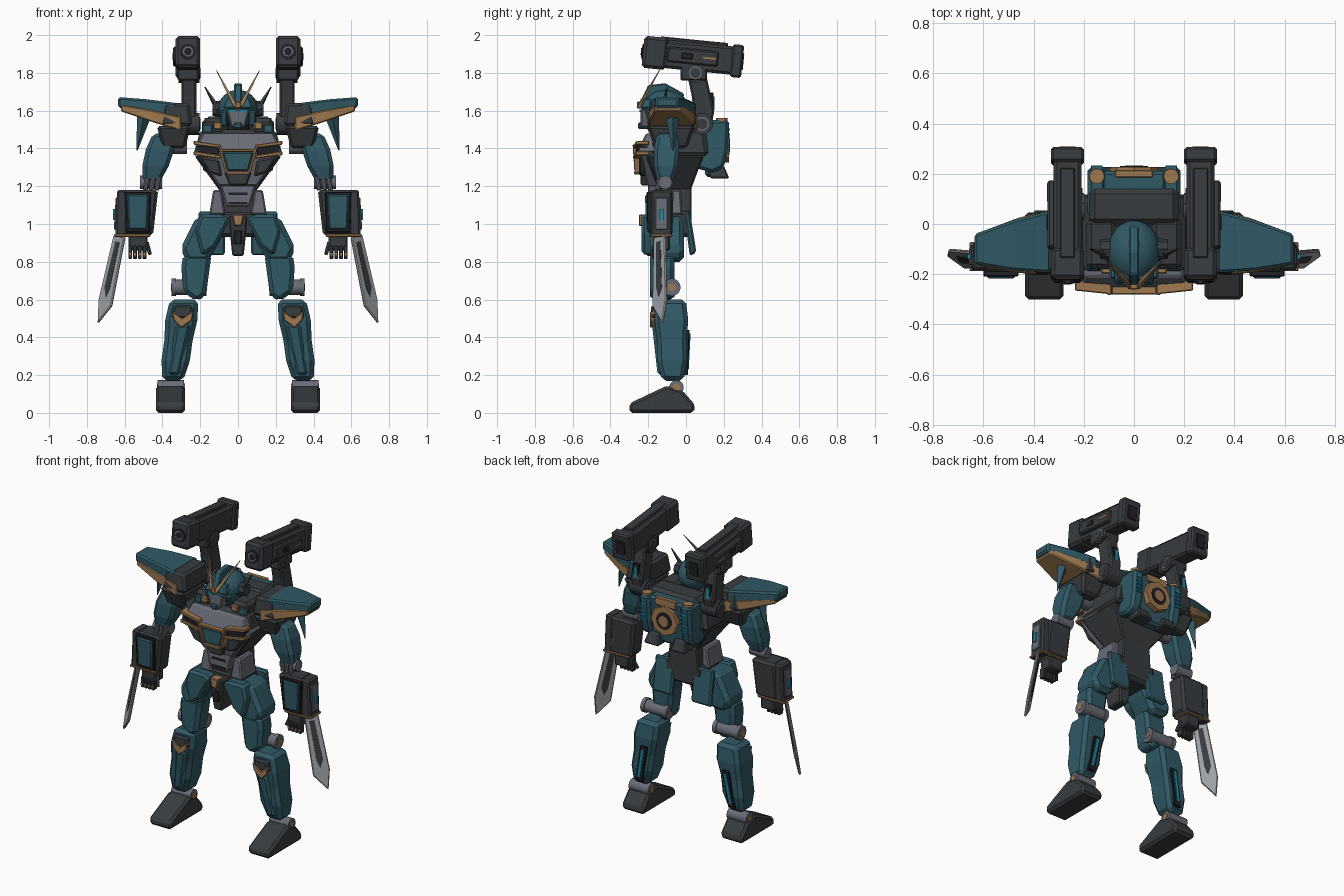
import bpy, bmesh
from math import radians, cos, sin, tau
from mathutils import Matrix, Vector

if "Cube" in bpy.data.objects:
    bpy.data.objects.remove(bpy.data.objects["Cube"])


def material(name, red, green, blue):
    mat = bpy.data.materials.new(name)
    mat.use_nodes = True
    mat.diffuse_color = (red, green, blue, 1)
    shader = next(node for node in mat.node_tree.nodes if node.type == 'BSDF_PRINCIPLED')
    shader.inputs["Base Color"].default_value = (red, green, blue, 1)
    return mat


teal = material("deep teal", .03, .1, .13)
dark = material("charcoal", .04, .045, .05)
black = material("near black", .015, .015, .02)
grey = material("slate grey", .14, .15, .18)
steel = material("pale steel", .34, .36, .38)
gold = material("bronze gold", .34, .19, .08)
cyan = material("cyan glow", .01, .27, .38)


def finish(name, mat, bm, bevel=0, smooth=False, turn=None):
    """Make the object; anything off the centre plane is mirrored."""
    if turn:
        bm.transform(turn)
    bmesh.ops.recalc_face_normals(bm, faces=bm.faces)
    off_centre = sum(vert.co.x for vert in bm.verts) / len(bm.verts) > .005
    mesh = bpy.data.meshes.new(name)
    bm.to_mesh(mesh)
    bm.free()
    mesh.materials.append(mat)
    part = bpy.data.objects.new(name, mesh)
    bpy.context.collection.objects.link(part)
    if smooth:
        mesh.polygons.foreach_set("use_smooth", [True] * len(mesh.polygons))
        mesh.set_sharp_from_angle(angle=radians(35))
    if bevel:
        modifier = part.modifiers.new("bevel", 'BEVEL')
        modifier.width, modifier.segments = bevel, 1
    if off_centre:
        part.modifiers.new("mirror", 'MIRROR')


def skin(rings):
    """Bridge rings of points and cap both ends."""
    bm = bmesh.new()
    rows = [[bm.verts.new(point) for point in ring] for ring in rings]
    for low, high in zip(rows, rows[1:]):
        for i in range(len(low)):
            bm.faces.new((low[i - 1], low[i], high[i], high[i - 1]))
    bm.faces.new(rows[0])
    bm.faces.new(rows[-1])
    return bm


def loft(name, mat, sections, bevel, turn=None):
    """Rectangles (centre, width, depth) across the longest direction of the run."""
    run = sections[-1][0] - sections[0][0]
    along = max(range(3), key=lambda axis: abs(run[axis]))
    first, second = [axis for axis in range(3) if axis != along]
    rings = []
    for centre, width, depth in sections:
        ring = []
        for across, up in ((-1, -1), (1, -1), (1, 1), (-1, 1)):
            corner = centre.copy()
            corner[first] += across * width / 2
            corner[second] += up * depth / 2
            ring.append(corner)
        rings.append(ring)
    finish(name, mat, skin(rings), bevel, turn=turn)


def beam(name, mat, start, end, girth, flat=1, bevel=.01):
    """Evenly spaced sections from start to end; flat is depth over width."""
    start, end = Vector(start), Vector(end)
    loft(name, mat, [(start.lerp(end, i / (len(girth) - 1)), g, g * flat)
                     for i, g in enumerate(girth)], bevel)


def block(name, mat, at, size, top=(1, 1), lean=0, bevel=.008, turn=None):
    """Upright box with its top face scaled, and moved in y by lean."""
    width, depth, height = size
    at, half = Vector(at), Vector((0, lean / 2, height / 2))
    bm_sections = [(at - half, width, depth), (at + half, width * top[0], depth * top[1])]
    bm = skin([[centre + Vector((across * w / 2, along * d / 2, 0))
                for across, along in ((-1, -1), (1, -1), (1, 1), (-1, 1))]
               for centre, w, d in bm_sections])
    finish(name, mat, bm, bevel, turn=turn)


def prism(name, mat, outline, span, sideways=False, bevel=.01, turn=None):
    """Outline seen from the front (or the side), extruded over span."""
    rings = [[(t, a, b) if sideways else (a, t, b) for a, b in outline] for t in span]
    finish(name, mat, skin(rings), bevel, turn=turn)


def rod(name, mat, start, end, radius, tip=1, sides=20, turn=None):
    start, end = Vector(start), Vector(end)
    aim = (end - start).to_track_quat('Z', 'Y')
    circle = [aim @ Vector((cos(tau * i / sides), sin(tau * i / sides), 0)) for i in range(sides)]
    rings = [[centre + spoke * r for spoke in circle] for centre, r in ((start, radius), (end, radius * tip))]
    finish(name, mat, skin(rings), smooth=sides > 8, turn=turn)


def pin(name, mat, at, length, radius):
    """Cylinder lying along x."""
    half = Vector((length / 2, 0, 0))
    rod(name, mat, Vector(at) - half, Vector(at) + half, radius)


# Joints that the limbs hang from
ankle, shin_low, shin_high = Vector((.355, -.05, .135)), Vector((.345, -.07, .17)), Vector((.285, -.08, .6))
knee, shoulder = Vector((.26, -.075, .665)), Vector((.39, -.1, 1.48))
elbow, wrist = Vector((.46, -.11, 1.22)), Vector((.53, -.13, .94))

# Feet and shins
prism("foot", dark, [(-.3, 0), (-.3, .05), (-.1, .145), (-.02, .12), (.05, .04), (.04, 0)], (.28, .435),
      sideways=True, bevel=.015)
pin("ankle_joint", grey, ankle, .14, .038)
pin("ankle_cap", gold, ankle, .15, .02)
beam("shin", teal, shin_low, shin_high, [.11, .15, .15, .17, .15], flat=1.05, bevel=.022)
beam("shin_ridge", teal, (.34, -.12, .2), (.29, -.14, .47), [.06, .08], bevel=.015)
prism("knee_guard", dark, [(.245, .57), (.34, .57), (.35, .5), (.235, .5)], (-.185, -.1))
prism("knee_chevron", gold, [(.235, .54), (.295, .5), (.35, .54), (.34, .49), (.3, .45), (.245, .49)],
      (-.19, -.1), bevel=.004)
beam("calf_recess", black, (.335, -.01, .2), (.295, 0, .44), [.05, .05], flat=.8, bevel=.004)
beam("calf_light", cyan, (.333, 0, .23), (.298, .01, .42), [.018, .018], flat=1.6, bevel=0)

# Knees, thighs and skirts
pin("knee_joint", grey, knee, .16, .04)
for shift in (-.08, .08):
    pin("knee_cap", grey, knee + Vector((shift, 0, 0)), .025, .046)
pin("knee_pin", gold, knee, .19, .02)
prism("lower_thigh", teal, [(.14, .84), (.29, .84), (.3, .77), (.29, .64), (.22, .59), (.17, .62)],
      (-.19, -.06), bevel=.022)
prism("thigh", teal, [(.06, 1), (.1, 1.04), (.22, 1.04), (.305, .87), (.27, .8), (.16, .8), (.1, .9)],
      (-.19, -.01), bevel=.025)
prism("front_skirt", teal, [(.045, 1.02), (.08, 1.05), (.2, 1.05), (.225, .96), (.19, .83), (.12, .88)],
      (-.235, -.15), bevel=.015)
prism("rear_skirt", teal, [(-.01, 1.06), (.02, 1.07), (.055, .85), (.02, .83)], (.07, .21), sideways=True)

# Pelvis and waist
block("pelvis", dark, at=(0, -.065, 1), size=(.28, .19, .14), bevel=.02)
block("crotch_guard", dark, at=(0, -.15, .935), size=(.06, .12, .21), top=(1.7, 1.4))
block("crotch_badge", gold, at=(0, -.22, 1.02), size=(.036, .06, .06), top=(1.7, 1), bevel=.004)
block("crotch_slot", black, at=(0, -.21, .93), size=(.04, .04, .07), bevel=.003)
block("waist", dark, at=(0, -.06, 1.13), size=(.22, .18, .18), top=(.9, 1))
block("waist_plate", grey, at=(.11, -.1, 1.115), size=(.085, .16, .13), top=(.5, .9))
block("belly_plate", grey, at=(0, -.15, 1.15), size=(.12, .1, .12), top=(1.6, 1))
for height in (1.11, 1.16):
    block("belly_line", black, at=(0, -.18, height), size=(.1, .05, .012), bevel=0)

# Torso
block("torso", dark, at=(0, -.06, 1.27), size=(.2, .17, .18), top=(2.3, 1.8))
block("rib_cage", dark, at=(0, -.04, 1.43), size=(.47, .32, .14), top=(.85, .9), bevel=.02)
block("lower_chest", grey, at=(0, -.155, 1.29), size=(.2, .1, .18), top=(2.3, 1.8))
block("upper_chest", grey, at=(0, -.16, 1.43), size=(.47, .16, .1), top=(.8, .9), lean=.04)
block("chest_centre", teal, at=(0, -.235, 1.33), size=(.11, .07, .1), top=(1.5, 1))
block("belly_wedge", dark, at=(0, -.21, 1.24), size=(.09, .06, .07), top=(1.6, 1))
prism("side_intake", dark, [(.1, 1.34), (.21, 1.36), (.15, 1.27), (.085, 1.25)], (-.25, -.2))
beam("vent_slot", black, (.1, -.24, 1.38), (.225, -.23, 1.39), [.05, .05], bevel=0)
for height in (1.355, 1.41):
    beam("vent_trim", gold, (.09, -.25, height), (.235, -.23, height + .02), [.06, .07], flat=.3, bevel=.004)
beam("chest_trim", gold, (.1, -.26, 1.42), (.06, -.25, 1.27), [.015, .015], flat=3, bevel=.003)
block("chest_bar", gold, at=(0, -.25, 1.39), size=(.18, .06, .015), bevel=.003)
block("chest_foot", gold, at=(0, -.25, 1.27), size=(.12, .05, .015), bevel=.003)
block("collar", dark, at=(.13, -.08, 1.515), size=(.12, .2, .09), bevel=.02)
block("collar_trim", gold, at=(.108, -.16, 1.52), size=(.045, .08, .04), bevel=.006)
block("collar_face", teal, at=(.16, -.14, 1.505), size=(.055, .09, .05))
block("upper_back", dark, at=(0, .07, 1.485), size=(.36, .15, .17), bevel=.025)

# Head
rod("neck", black, (0, -.09, 1.45), (0, -.1, 1.58), .06)
dome = bmesh.new()
bmesh.ops.create_uvsphere(dome, u_segments=28, v_segments=16, radius=.1)
finish("helmet", teal, dome, smooth=True,
       turn=Matrix.Translation((0, -.11, 1.61)) @ Matrix.Diagonal((1.05, 1.25, 1, 1)))
block("face_mask", grey, at=(0, -.17, 1.56), size=(.07, .14, .1), top=(1.8, 1))
block("chin", teal, at=(0, -.2, 1.52), size=(.045, .11, .035))
block("eye", cyan, at=(.032, -.22, 1.6), size=(.036, .05, .012), bevel=0)
block("brow", teal, at=(0, -.17, 1.64), size=(.16, .14, .055), top=(.75, .8), lean=.01)
prism("crest", teal, [(-.245, 1.64), (-.2, 1.735), (-.11, 1.745), (-.01, 1.69), (-.02, 1.62)], (-.02, .02),
      sideways=True, bevel=.006)
block("crest_gem", gold, at=(0, -.23, 1.63), size=(.03, .06, .035), bevel=.004)
rod("ear_pod", dark, (.08, -.1, 1.61), (.135, -.1, 1.61), .045, tip=.85, sides=8)
block("cheek_guard", teal, at=(.075, -.14, 1.56), size=(.035, .1, .08), top=(1.3, 1.6))
rod("antenna", gold, (.012, -.25, 1.62), (.115, -.14, 1.815), .014, tip=.15, sides=4)
rod("side_horn", dark, (.09, -.13, 1.58), (.175, -.1, 1.725), .02, tip=.15, sides=4)

# Shoulders
block("shoulder_block", dark, at=(.34, -.08, 1.46), size=(.12, .17, .12), top=(1.5, 1.5), bevel=.015)
block("shoulder_cap", dark, at=(.325, -.075, 1.58), size=(.17, .26, .12), top=(.8, .9), bevel=.015)
beam("shoulder_wing", teal, (.33, -.07, 1.585), (.635, -.1, 1.645), [.25, .2, .12], flat=.45, bevel=.01)
beam("wing_trim", gold, (.3, -.07, 1.53), (.62, -.1, 1.615), [.27, .22, .13], flat=.28, bevel=.006)
rod("shoulder_spike", teal, (.5, -.07, 1.56), (.535, -.07, 1.39), .035, tip=.1, sides=4)

# Arms
pin("shoulder_joint", grey, (.35, -.1, 1.42), .16, .05)
beam("upper_arm", teal, shoulder, elbow, [.12, .15, .14, .09], flat=.9, bevel=.02)
pin("elbow_joint", grey, elbow, .115, .036)
for x in (.43, .46, .49):
    rod("elbow_piston", grey, (x, -.15, 1.18), (x - .015, -.14, 1.27), .013, sides=10)
beam("forearm", dark, wrist, elbow - Vector((-.05, .02, .04)), [.16, .175], flat=.73, bevel=.015)
beam("arm_pod", dark, (.62, -.13, .93), (.61, -.13, 1.18), [.06, .06], flat=1.8)
beam("arm_recess", black, (.53, -.16, .955), (.53, -.16, 1.17), [.125, .14], flat=.7, bevel=.004)
beam("arm_panel", teal, (.53, -.16, .97), (.53, -.16, 1.155), [.1, .115], flat=1, bevel=.008)
beam("arm_plate", grey, (.635, -.13, .97), (.625, -.13, 1.14), [.045, .045], flat=1.5, bevel=.004)
block("arm_light", cyan, at=(.64, -.13, 1.05), size=(.045, .02, .06), bevel=0)
block("wrist_band", gold, at=(.56, -.13, .94), size=(.19, .115, .015), bevel=.004)

# Hands
block("hand", dark, at=(.53, -.13, .9), size=(.1, .09, .08))
for i in range(4):
    x = .495 + i * .025
    block("finger", dark, at=(x, -.16, .85), size=(.02, .04, .07), bevel=.004)
    block("knuckle", gold, at=(x, -.165, .84), size=(.014, .04, .015), bevel=0)
rod("thumb", dark, (.485, -.14, .9), (.465, -.165, .84), .014, tip=.7, sides=6)

# Blades, turned outwards and tilted away from the hands
swing = (Matrix.Translation((.625, -.14, .935)) @ Matrix.Rotation(radians(-12), 4, 'Y')
         @ Matrix.Rotation(radians(45), 4, 'Z'))
prism("blade", steel, [(-.04, 0), (.045, 0), (.055, -.35), (.025, -.475), (-.05, -.37)], (-.008, .008),
      bevel=.005, turn=swing)
prism("blade_groove", dark, [(-.015, -.03), (.015, -.03), (.025, -.28), (0, -.33), (-.015, -.28)],
      (-.01, .01), bevel=0, turn=swing)

# Backpack
block("backpack", teal, at=(0, .15, 1.4), size=(.26, .08, .3), top=(1, 1.3), lean=.02, bevel=.015)
prism("backpack_column", teal, [(.03, 1.55), (.23, 1.55), (.22, 1.38), (.2, 1.3), (.14, 1.27), (.04, 1.3)],
      (.11, .185), sideways=True, bevel=.016)
rod("column_cap", gold, (.148, .19, 1.54), (.148, .19, 1.56), .03)
for i in range(5):
    block("column_light", cyan, at=(.148, .21, 1.4 + i * .025), size=(.045, .045, .01), bevel=0)
for name, mat, radius, back, sides in (("round_badge", gold, .095, .228, 8), ("badge_ring", black, .055, .231, 20),
                                       ("badge_centre", gold, .035, .234, 20)):
    rod(name, mat, (0, .17, 1.42), (0, back, 1.42), radius, sides=sides)
block("backpack_lid", gold, at=(0, .2, 1.53), size=(.15, .03, .05), bevel=.004)
block("thruster", dark, at=(.095, .165, 1.275), size=(.11, .1, .07), top=(.7, 1), lean=-.03)

# Cannon posts
prism("cannon_post", dark, [(0, 1.82), (.1, 1.82), (.15, 1.6), (.13, 1.49), (.05, 1.49), (.03, 1.68)],
      (.22, .3), sideways=True)
block("post_recess", black, at=(.26, .13, 1.64), size=(.04, .03, .11), bevel=.003)
block("post_light", cyan, at=(.26, .13, 1.64), size=(.02, .04, .07), bevel=0)
for pivot, radius in (((.26, .05, 1.8), .053), ((.26, .085, 1.53), .058)):
    for name, mat, length, ratio in (("post_pivot", dark, .11, 1), ("pivot_ring", grey, .12, .65),
                                     ("pivot_core", dark, .125, .5)):
        pin(name, mat, pivot, length, radius * ratio)
block("post_cradle", dark, at=(.265, .04, 1.8), size=(.11, .14, .08))

# Cannons, tilted nose up
aim = Matrix.Translation((.265, .036, 1.886)) @ Matrix.Rotation(radians(-5.7), 4, 'X')
block("cannon_body", dark, at=(0, 0, 0), size=(.11, .48, .15), bevel=.014, turn=aim)
block("cannon_nose", dark, at=(0, -.2, 0), size=(.13, .13, .17), bevel=.016, turn=aim)
block("cannon_tail", dark, at=(0, .235, 0), size=(.13, .06, .175), bevel=.01, turn=aim)
block("tail_port", black, at=(0, .24, 0), size=(.07, .06, .09), bevel=.004, turn=aim)
block("cannon_side", dark, at=(.055, 0, 0), size=(.05, .27, .08), turn=aim)
block("side_slot", black, at=(.06, -.03, 0), size=(.046, .06, .03), bevel=.003, turn=aim)
block("side_stripe", gold, at=(.06, .09, 0), size=(.045, .07, .01), bevel=0, turn=aim)
block("cannon_rail", dark, at=(0, 0, .08), size=(.06, .36, .02), bevel=.005, turn=aim)
for name, mat, radius, front in (("muzzle", black, .042, -.27), ("muzzle_ring", grey, .028, -.273),
                                 ("muzzle_core", black, .02, -.276)):
    rod(name, mat, (0, -.2, 0), (0, front, 0), radius, turn=aim)
